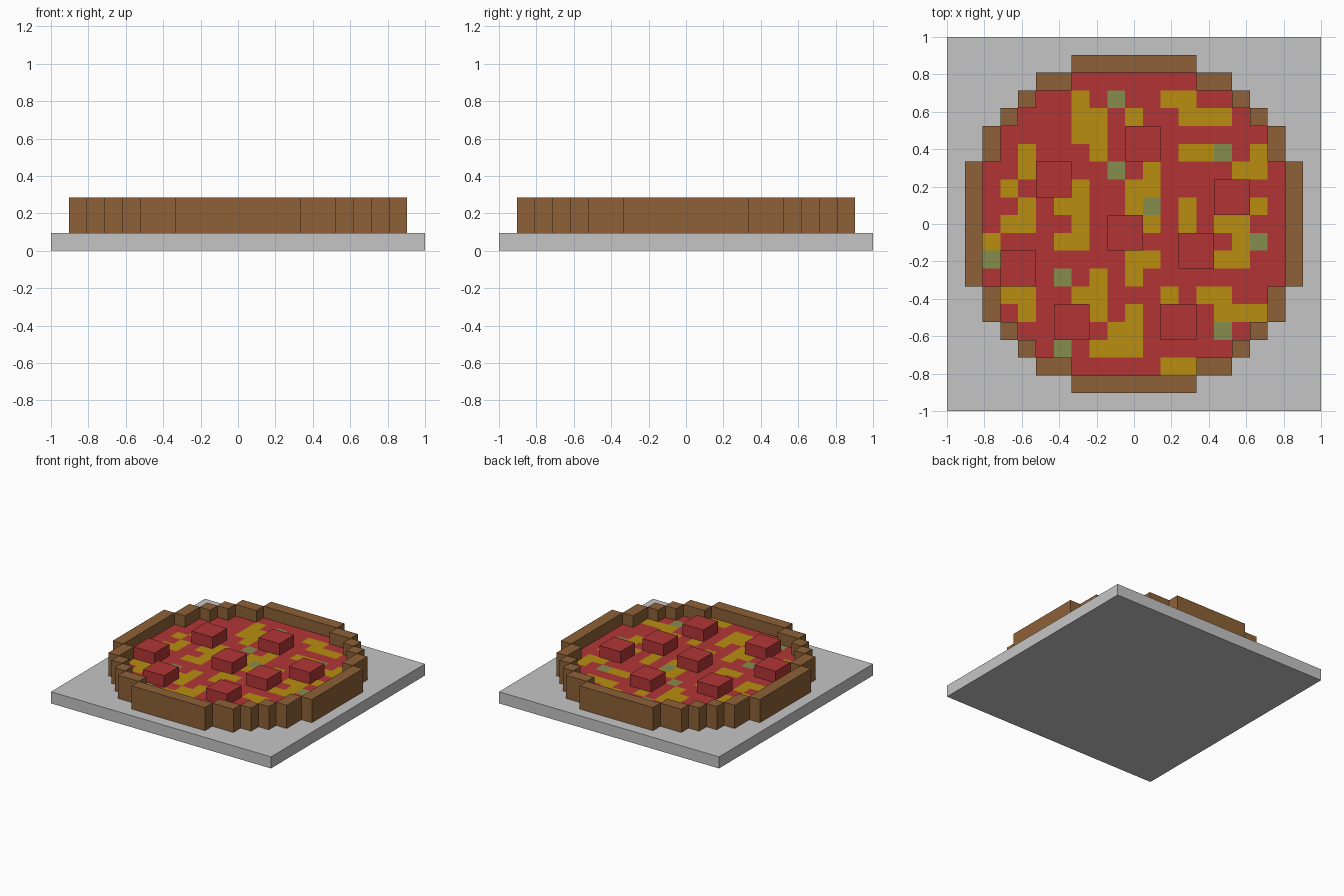
import bpy, bmesh

if "Cube" in bpy.data.objects:
    bpy.data.objects.remove(bpy.data.objects["Cube"])

C = 2 / 21  # one grid cell


def material(name, rgb):
    m = bpy.data.materials.new(name)
    m.diffuse_color = (*rgb, 1)
    m.use_nodes = True
    m.node_tree.nodes["Principled BSDF"].inputs["Base Color"].default_value = m.diffuse_color
    return m


GREY = material("light_grey", (0.56, 0.56, 0.56))
BROWN = material("crust_brown", (0.27, 0.12, 0.038))
RED = material("sauce_red", (0.45, 0.036, 0.036))
YELLOW = material("cheese_yellow", (0.48, 0.27, 0.005))
GREEN = material("herb_green", (0.235, 0.27, 0.075))


def finish(name, bm, mats):
    bmesh.ops.recalc_face_normals(bm, faces=bm.faces)
    me = bpy.data.meshes.new(name)
    bm.to_mesh(me)
    bm.free()
    for m in mats:
        me.materials.append(m)
    ob = bpy.data.objects.new(name, me)
    bpy.context.collection.objects.link(ob)
    return ob


def block(name, i0, i1, j0, j1, z0, z1, mat):
    """Box covering cells i0..i1, j0..j1 and levels z0..z1 (cell units)."""
    bm = bmesh.new()
    bmesh.ops.create_cube(bm, size=1)
    for v in bm.verts:
        v.co.x = (i1 + 0.5 if v.co.x > 0 else i0 - 0.5) * C
        v.co.y = (j1 + 0.5 if v.co.y > 0 else j0 - 0.5) * C
        v.co.z = (z1 if v.co.z > 0 else z0) * C
    return finish(name, bm, [mat])


# Base plate
block("base_plate", -10, 10, -10, 10, 0, 1, GREY)

# Crust: four long bars and the stepped corners, mirrored
for s in (-1, 1):
    block("crust_bar_y", -3, 3, 9 * s, 9 * s, 1, 3, BROWN)
    block("crust_bar_x", 9 * s, 9 * s, -3, 3, 1, 3, BROWN)
    for t in (-1, 1):
        for a, b, c, d in ((4, 5, 8, 8), (6, 6, 7, 7), (7, 7, 6, 6), (8, 8, 4, 5)):
            i0, i1 = sorted((a * s, b * s))
            j0, j1 = sorted((c * t, d * t))
            block("crust_corner", i0, i1, j0, j1, 1, 3, BROWN)

# Sauce layer: grid cells coloured as sauce, cheese or herbs (row: columns)
cheese = {
    7: (-3, 2, 3), 6: (-3, -2, 0, 3, 4, 5), 5: (-3, -2),
    4: (-6, -2, 3, 4, 7), 3: (-6, 1, 6, 7), 2: (-7, -3, 0, 1),
    1: (-6, -4, -3, 0, 3, 7), 0: (-7, -6, -3, 1, 3, 5, 6),
    -1: (-8, -4, -3, 6), -2: (0, 1, 5, 6), -3: (-2, 0),
    -4: (-7, -6, -3, -2, 2, 4, 5), -5: (-6, -2, 0, 5, 6, 7),
    -6: (-1, 0), -7: (-2, -1, 0), -8: (2, 3),
}
herbs = {7: -1, 4: 5, 3: -1, 1: 1, -1: 7, -2: -8, -3: -4, -6: 5, -7: -4}
half_width = (8, 8, 8, 8, 7, 7, 6, 5, 3)

bm = bmesh.new()
for j in range(-8, 9):
    w = half_width[abs(j)]
    for i in range(-w, w + 1):
        corners = [(-.5, -.5), (.5, -.5), (.5, .5), (-.5, .5)]
        f = bm.faces.new([bm.verts.new(((i + u) * C, (j + v) * C, 2 * C))
                          for u, v in corners])
        if i in cheese.get(j, ()):
            f.material_index = 1
        elif herbs.get(j) == i:
            f.material_index = 2
bmesh.ops.remove_doubles(bm, verts=bm.verts, dist=0.001)
# Close the layer down to the plate
ext = bmesh.ops.extrude_face_region(bm, geom=bm.faces[:], use_keep_orig=True)
for g in ext["geom"]:
    if isinstance(g, bmesh.types.BMVert):
        g.co.z = C
finish("sauce_layer", bm, [RED, YELLOW, GREEN])

# Sausage slices: 2 x 2 cell blocks given by their lower left cell
for i, j in ((0, 4), (-5, 2), (5, 1), (-1, -1), (3, -2), (-7, -3), (-4, -6), (2, -6)):
    block("sausage_slice", i, i + 1, j, j + 1, 2, 3, RED)
